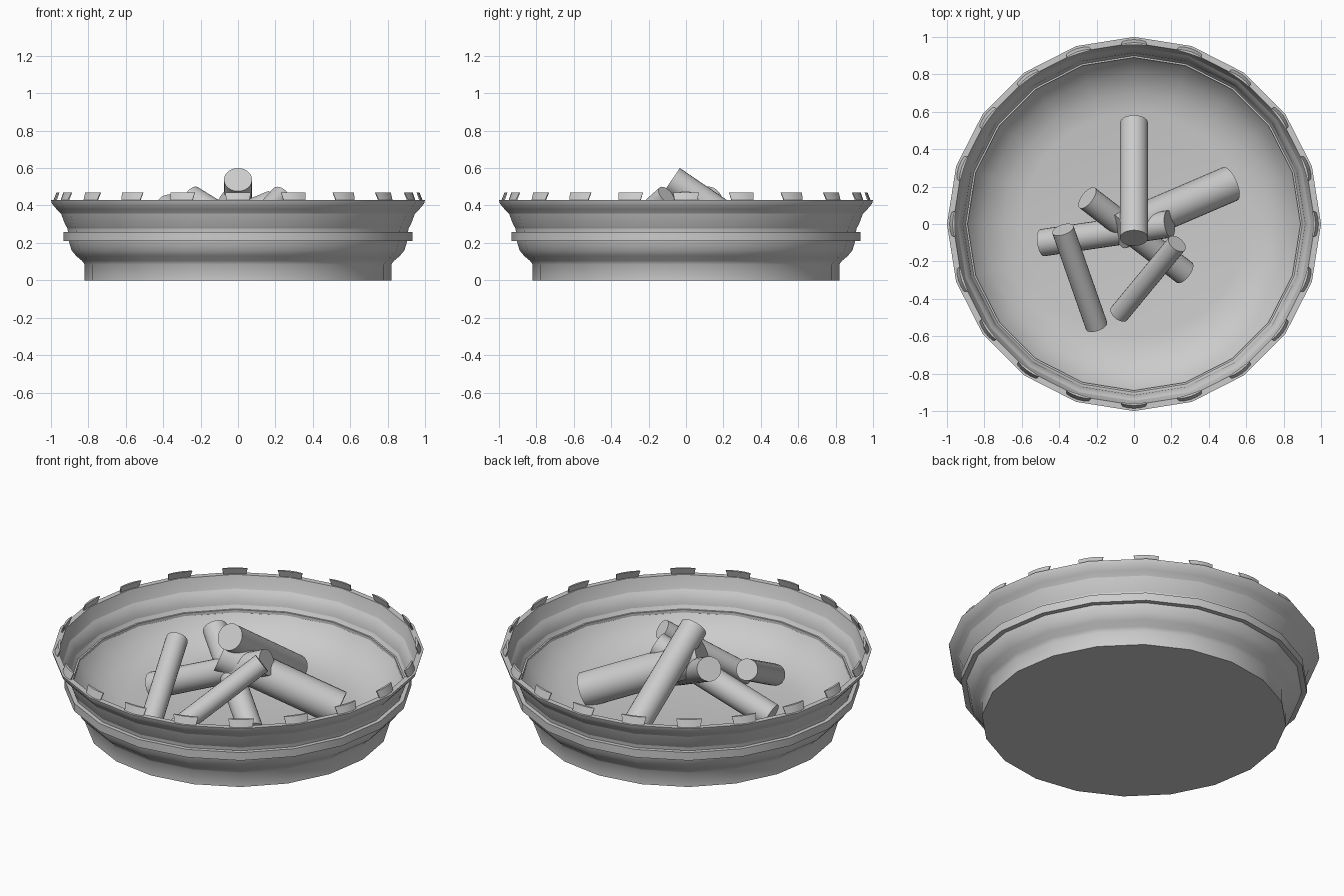
import bpy, bmesh, math
from mathutils import Vector

if "Cube" in bpy.data.objects:
    bpy.data.objects.remove(bpy.data.objects["Cube"])


def finish(name, bm, angle=40):
    bmesh.ops.recalc_face_normals(bm, faces=bm.faces)
    me = bpy.data.meshes.new(name)
    bm.to_mesh(me)
    bm.free()
    ob = bpy.data.objects.new(name, me)
    bpy.context.collection.objects.link(ob)
    bpy.ops.object.select_all(action='DESELECT')
    ob.select_set(True)
    bpy.context.view_layer.objects.active = ob
    bpy.ops.object.shade_smooth_by_angle(angle=math.radians(angle))
    return ob


def lathe(name, profile, sides, closed=False):
    """Spin (radius, z) points round z; open profiles get end caps."""
    bm = bmesh.new()
    rings = []
    for r, z in profile:
        rings.append([bm.verts.new((r * math.cos(2 * math.pi * i / sides),
                                    r * math.sin(2 * math.pi * i / sides), z))
                      for i in range(sides)])
    pairs = list(zip(rings, rings[1:]))
    if closed:
        pairs.append((rings[-1], rings[0]))
    for a, b in pairs:
        for i in range(sides):
            j = (i + 1) % sides
            bm.faces.new((a[i], a[j], b[j], b[i]))
    if not closed:
        bm.faces.new(rings[0])
        bm.faces.new(rings[-1])
    return finish(name, bm)


def log(name, low, high, radius):
    low, high = Vector(low), Vector(high)
    axis = high - low
    bm = bmesh.new()
    bmesh.ops.create_cone(bm, cap_ends=True, segments=24, radius1=radius,
                          radius2=radius, depth=axis.length)
    ob = finish(name, bm)
    ob.location = (low + high) / 2
    ob.rotation_euler = axis.to_track_quat('Z', 'Y').to_euler()


# Bowl: moulded outside, rim, concave inside and flat floor
lathe("bowl", [
    (0.82, 0), (0.82, 0.085), (0.835, 0.105), (0.865, 0.13), (0.89, 0.16),
    (0.905, 0.21), (0.91, 0.265), (0.915, 0.30), (0.935, 0.345),
    (0.97, 0.38), (0.995, 0.41), (1.0, 0.43), (0.968, 0.43), (0.955, 0.38),
    (0.925, 0.30), (0.875, 0.215), (0.80, 0.145), (0.70, 0.10), (0.60, 0.085)],
    20)

# Raised band around the waist
lathe("waist_band", [(0.89, 0.21), (0.933, 0.21), (0.933, 0.257), (0.89, 0.257)],
      20, closed=True)

# Inward-leaning tabs along the rim
bm = bmesh.new()
section = [(0.988, 0.425), (0.97, 0.47), (0.957, 0.47), (0.972, 0.425)]
for t in range(20):
    cols = []
    for k in range(5):
        f = k / 2 - 1
        col = []
        for r, z in section:
            half = 0.072 if z > 0.45 else 0.062
            a = math.radians(18 * t) + f * half
            rr = r - 0.008 * f * f if r in (0.988, 0.97) else r
            col.append(bm.verts.new((rr * math.cos(a), rr * math.sin(a), z)))
        cols.append(col)
    for a, b in zip(cols, cols[1:]):
        for i in range(4):
            j = (i + 1) % 4
            bm.faces.new((a[i], a[j], b[j], b[i]))
    bm.faces.new(cols[0])
    bm.faces.new(cols[-1])
finish("rim_tabs", bm, 30)

# Pile of logs: low end, high end, radius
logs = [
    ((0, 0.54, 0.12), (0, -0.075, 0.538), 0.075),
    ((0.515, 0.215, 0.14), (-0.08, -0.04, 0.40), 0.097),
    ((0.27, -0.26, 0.12), (-0.25, 0.14, 0.44), 0.068),
    ((-0.49, -0.10, 0.13), (0.19, 0.0, 0.41), 0.073),
    ((-0.08, -0.48, 0.12), (0.23, -0.105, 0.455), 0.055),
    ((-0.2, -0.545, 0.13), (-0.38, -0.03, 0.405), 0.06),
]
for i, (low, high, r) in enumerate(logs):
    log(f"log_{i + 1}", low, high, r)
